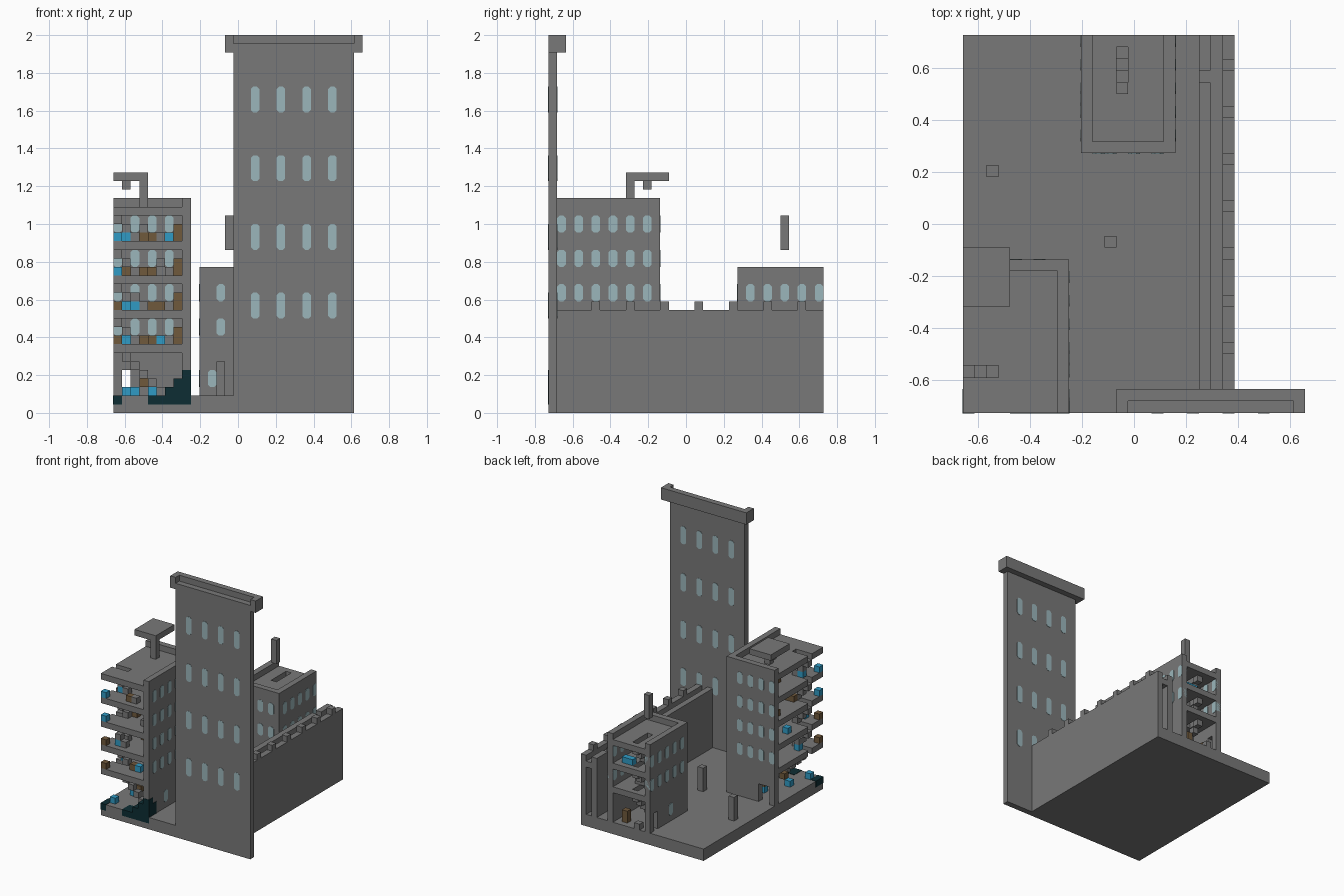
import bpy, bmesh
from mathutils import Vector

cube = bpy.data.objects.get("Cube")
if cube:
    bpy.data.objects.remove(cube)

U = 1 / 22                           # one block
SHIFT = Vector((-14.5, -16, 0))      # block grid to centred frame


def material(name, r, g, b):
    m = bpy.data.materials.new(name)
    m.use_nodes = True
    m.diffuse_color = (r, g, b, 1)
    m.node_tree.nodes["Principled BSDF"].inputs["Base Color"].default_value = (r, g, b, 1)
    return m


STONE = material("grey_stone", .19, .19, .19)
GLASS = material("pale_glass", .33, .47, .5)
BLUE = material("bright_blue", .03, .33, .56)
WOOD = material("brown_wood", .16, .1, .045)
TEAL = material("dark_teal", .004, .027, .034)


def finish(name, bm, mat):
    bmesh.ops.recalc_face_normals(bm, faces=bm.faces)
    for v in bm.verts:
        v.co = (v.co + SHIFT) * U
    me = bpy.data.meshes.new(name)
    bm.to_mesh(me)
    bm.free()
    me.materials.append(mat)
    ob = bpy.data.objects.new(name, me)
    bpy.context.collection.objects.link(ob)


def boxes(name, mat, *items):
    """Each item is (x0, x1, y0, y1, z0, z1) in blocks."""
    bm = bmesh.new()
    for x0, x1, y0, y1, z0, z1 in items:
        if x1 <= x0 or y1 <= y0 or z1 <= z0:
            continue
        for v in bmesh.ops.create_cube(bm, size=1)["verts"]:
            v.co = ((x0 + x1) / 2 + v.co.x * (x1 - x0),
                    (y0 + y1) / 2 + v.co.y * (y1 - y0),
                    (z0 + z1) / 2 + v.co.z * (z1 - z0))
    finish(name, bm, mat)


def around_hole(x0, x1, y0, y1, z0, z1, hx0, hx1, hy0, hy1):
    """Slab split around a rectangular opening."""
    return [(x0, x1, y0, hy0, z0, z1), (x0, x1, hy1, y1, z0, z1),
            (x0, hx0, hy0, hy1, z0, z1), (hx1, x1, hy0, hy1, z0, z1)]


def windows(name, axis, wall, spots, height):
    """Eight-sided panes through a one-block wall; spots are (along, z)."""
    bm = bmesh.new()
    c, e = .28, .05
    for a, z in spots:
        h = height
        ring = [(c, 0), (1 - c, 0), (1, c), (1, h - c), (1 - c, h), (c, h), (0, h - c), (0, c)]
        depth = Vector((1 + 2 * e, 0, 0) if axis == "x" else (0, 1 + 2 * e, 0))
        verts = []
        for p, q in ring:
            co = (wall - e, a + p, z + q) if axis == "x" else (a + p, wall - e, z + q)
            verts.append(bm.verts.new(co))
        face = bm.faces.new(verts)
        out = bmesh.ops.extrude_face_region(bm, geom=[face], use_keep_orig=True)
        for g in out["geom"]:
            if isinstance(g, bmesh.types.BMVert):
                g.co += depth
    finish(name, bm, GLASS)


def grid(cols, rows):
    return [(a, z) for a in cols for z in rows]


# Ground
boxes("ground_base", STONE, (0, 23, 0, 32, 0, 2))
boxes("courtyard_posts", STONE, (2, 3, 20, 21, 2, 6), (12, 13, 14, 15, 2, 6))

# Tall front tower wall with its cap
boxes("tower_wall", STONE, (14, 28, 0, 1, 0, 43))
boxes("tower_cap", STONE, (13, 29, 1, 2, 42, 44), (13, 14, 0, 1, 42, 44), (28, 29, 0, 1, 42, 44))
windows("tower_windows", "y", 0, grid(range(16, 26, 3), range(11, 36, 8)), 3)

# Side rampart: two walls, raised walkway, merlons
boxes("rampart_outer_wall", STONE, (22, 23, 1, 32, 0, 12))
boxes("rampart_inner_wall", STONE, (20, 21, 1, 32, 2, 11),
      (20, 21, 1, 28, 11, 12), (20, 21, 29, 32, 11, 12))
boxes("rampart_walkway", STONE, (21, 22, 1, 32, 10, 11))
boxes("rampart_merlons", STONE, *[(22, 23, y, y + 1, 12, 13) for y in range(5, 30, 4)])

# Front building, open on two sides
boxes("front_building_side_wall", STONE, (8, 9, 0, 12, 2, 25))
boxes("front_building_back_wall", STONE, (0, 9, 12, 13, 5, 25), (0, 1, 12, 13, 2, 5), (3, 9, 12, 13, 2, 5))
for z in range(7, 24, 4):
    boxes("front_building_floor", STONE, *around_hole(0, 8, 0, 12, z, z + 1, 0, 3, 3, 4))
for z in range(8, 21, 4):
    boxes("front_building_stairs", STONE, *[(i, i + 1, 3, 4, z + 2 - i, z + 3 - i) for i in range(3)])
boxes("front_building_lower_stairs", STONE, *[(i, i + 1, 3, 4, 7 - i, 8 - i) for i in range(1, 6)])
windows("front_building_side_windows", "x", 8, grid(range(1, 12, 2), range(9, 22, 4)) + [(4, 3)], 2)
windows("front_building_back_windows", "y", 12, grid(range(0, 7, 2), range(9, 22, 4)), 2)

# Rooftop canopy on a post
boxes("canopy_post", STONE, (3, 4, 9, 10, 24, 27))
boxes("canopy_top", STONE, (0, 4, 9, 14, 27, 28))
boxes("canopy_lamp", STONE, (1, 2, 11, 12, 26, 27))

# Rear building, open at the back
boxes("rear_building_front_wall", STONE, (10, 18, 22, 23, 2, 17))
boxes("rear_building_left_wall", STONE, (17, 18, 23, 32, 2, 17))
boxes("rear_building_right_wall", STONE, (10, 11, 23, 32, 5, 17), (10, 11, 23, 30, 2, 5), (10, 11, 31, 32, 2, 5))
for z in (7, 11, 15):
    boxes("rear_building_floor", STONE, *around_hole(11, 17, 23, 32, z, z + 1, 13, 14, 27, 31))
    boxes("rear_building_stairs", STONE, *[(13, 14, 27 + i, 28 + i, z - 4 + i, z - 3 + i) for i in range(4)])
windows("rear_building_front_windows", "y", 22, grid((12, 14, 16), (9, 13)) + [(11, 3)], 2)
windows("rear_building_left_windows", "x", 17, grid(range(23, 32, 2), (9, 13)), 2)
windows("rear_building_right_windows", "x", 10, grid(range(23, 32, 2), (9, 13)) + [(26, 3)], 2)
boxes("roof_pole", STONE, (13, 14, 27, 28, 19, 23))

# Furniture: one letter per block across the room, lower then upper layer
ROOMS = [(2, ".bb.bbb.", "...ww..."), (8, "wb.wwbgw", ".g.....w"), (12, "wbbgwwgw", "..g....w"),
         (16, "bwwww.gw", ".....g.w"), (20, "bb.wwgbw", "...g...w")]
KINDS = {"b": ("blue_furniture", BLUE), "w": ("wooden_furniture", WOOD), "g": ("stone_furniture", STONE)}
for n, (z, low, high) in enumerate(ROOMS):
    for kind, (name, mat) in KINDS.items():
        items = []
        for i in range(8):
            y = 0 if i == 0 else 11 if i == 7 else 1 + (n * 3 + i // 2 * 4) % 10
            items += [(i, i + 1, y, y + 1, z + k, z + k + 1)
                      for k, row in enumerate((low, high)) if row[i] == kind]
        boxes(name, mat, *items)
boxes("rear_blue_furniture", BLUE, (14, 16, 30, 31, 12, 13), (11, 12, 25, 26, 8, 9))
boxes("rear_wooden_furniture", WOOD, (15, 16, 30, 31, 2, 4), (11, 12, 29, 30, 2, 4),
      (12, 13, 26, 27, 8, 10), (11, 12, 28, 29, 12, 14))
boxes("rear_stone_furniture", STONE, (14, 15, 28, 29, 8, 9), (12, 13, 31, 32, 2, 3))

# Dark stepped heap at the front edge
e = .05
boxes("dark_heap", TEAL, (4, 9 + e, -e, 2, 1, 2 + e), (6, 9 + e, -e, 2, 2, 3),
      (7, 9 + e, -e, 2, 3, 4), (8 - e, 9 + e, -e, 1, 4, 5))
boxes("dark_corner_heap", TEAL, (-e, 1, -e, 2, 1, 2 + e))
